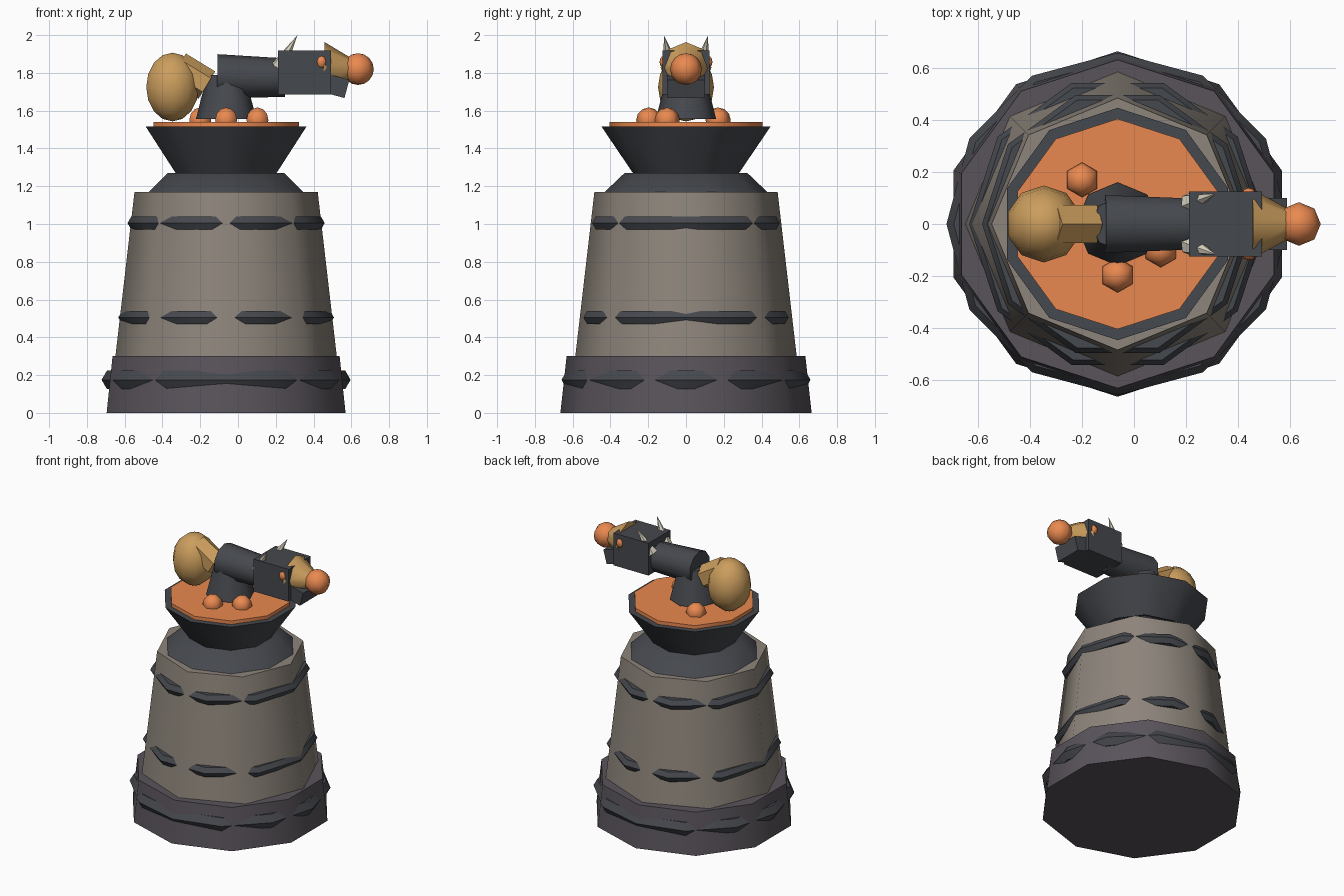
import bpy, math
from mathutils import Vector, Quaternion

if "Cube" in bpy.data.objects:
    bpy.data.objects.remove(bpy.data.objects["Cube"])

CX = -0.063  # tower axis


def material(name, rgb):
    m = bpy.data.materials.new(name)
    m.diffuse_color = (*rgb, 1)
    m.use_nodes = True
    m.node_tree.nodes["Principled BSDF"].inputs["Base Color"].default_value = m.diffuse_color
    return m


STONE = material("stone", (0.27, 0.235, 0.20))
BASE = material("base_stone", (0.10, 0.088, 0.105))
IRON = material("iron", (0.06, 0.065, 0.075))
ORANGE = material("ember", (0.82, 0.25, 0.08))
BRASS = material("brass", (0.60, 0.34, 0.11))
BONE = material("bone", (0.68, 0.64, 0.52))


def finish(name, mat, angle=50):
    o = bpy.context.object
    o.name = name
    o.data.materials.append(mat)
    if angle:
        bpy.ops.object.shade_smooth_by_angle(angle=math.radians(angle))
    return o


def cone(name, p, q, r1, r2, sides, mat, angle=50):
    """Tapered cylinder from point p to point q."""
    p, q = Vector(p), Vector(q)
    d = q - p
    rot = Quaternion() if abs(d.x) + abs(d.y) < 1e-6 else d.to_track_quat('Z', 'Y')
    bpy.ops.mesh.primitive_cone_add(vertices=sides, radius1=r1, radius2=r2, depth=d.length,
                                    location=(p + q) / 2, rotation=rot.to_euler())
    return finish(name, mat, angle)


def tier(name, z1, z2, r1, r2, sides, mat):
    return cone(name, (CX, 0, z1), (CX, 0, z2), r1, r2, sides, mat)


def ring(name, z, major, minor, sides):
    bpy.ops.mesh.primitive_torus_add(major_segments=sides, minor_segments=6, major_radius=major,
                                     minor_radius=minor, location=(CX, 0, z))
    return finish(name, IRON, 40)


def ball(name, loc, scale, segs, rings, mat):
    bpy.ops.mesh.primitive_uv_sphere_add(segments=segs, ring_count=rings, radius=1, location=loc)
    bpy.context.object.scale = scale
    bpy.ops.object.transform_apply(location=False, rotation=False, scale=True)
    return finish(name, mat, 65)


def box(name, loc, size, tilt=0):
    bpy.ops.mesh.primitive_cube_add(size=1, location=loc, rotation=(0, math.radians(tilt), 0))
    bpy.context.object.scale = size
    return finish(name, IRON, 0)


# Tower tiers
tier("tower_base", 0, 0.30, 0.665, 0.632, 10, BASE)
tier("tower_body", 0.30, 1.17, 0.586, 0.485, 8, STONE)
tier("tower_collar", 1.17, 1.27, 0.43, 0.325, 10, IRON)
tier("fire_bowl", 1.27, 1.515, 0.281, 0.447, 10, IRON)
tier("ember_plate", 1.515, 1.54, 0.405, 0.405, 10, ORANGE)

# Metal bands
ring("base_band", 0.175, 0.603, 0.056, 12)
ring("lower_band", 0.505, 0.531, 0.04, 10)
ring("upper_band", 1.005, 0.482, 0.04, 10)

# Glowing coals
for i, (x, y) in enumerate([(-0.2, 0.17), (-0.063, -0.197), (0.103, -0.1)]):
    ball(f"coal_{i + 1}", (x, y, 1.55), (0.067,) * 3, 6, 6, ORANGE)

# Turret post, neck and head
tier("neck_post", 1.555, 1.79, 0.16, 0.10, 8, IRON)
cone("neck", (-0.11, 0, 1.782), (0.25, 0, 1.775), 0.117, 0.102, 10, IRON)
box("head", (0.352, 0, 1.803), (0.28, 0.25, 0.233))
box("jaw", (0.451, 0, 1.749), (0.26, 0.2, 0.1), 15)
cone("nozzle", (0.453, 0, 1.828), (0.60, 0, 1.822), 0.135, 0.055, 8, BRASS)
ball("fireball", (0.635, 0, 1.82), (0.084,) * 3, 8, 8, ORANGE)

# Eyes and horns on both sides
for s, side in ((-1, "right"), (1, "left")):
    ball(f"eye_{side}", (0.442, s * 0.115, 1.858), (0.028, 0.025, 0.034), 8, 6, ORANGE)
    cone(f"horn_{side}", (0.215, s * 0.08, 1.83), (0.315, s * 0.117, 2.0), 0.042, 0, 6, BONE)

# Fuel tank and its pipe behind the neck
ball("fuel_tank", (-0.347, 0, 1.725), (0.146, 0.148, 0.182), 10, 8, BRASS)
cone("fuel_pipe", (-0.32, 0, 1.83), (-0.165, 0, 1.735), 0.085, 0.085, 6, BRASS)
